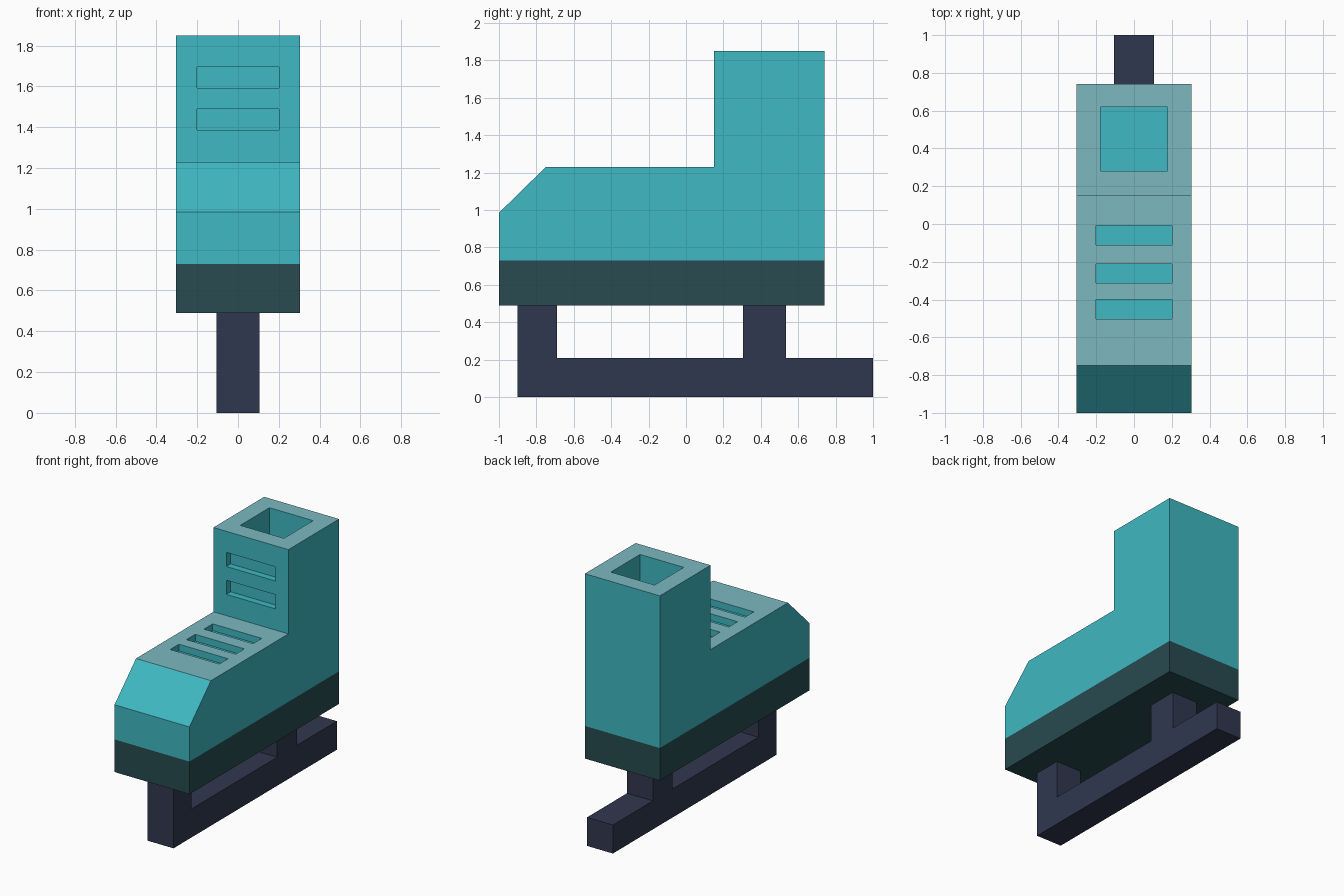
import bpy, bmesh

cube = bpy.data.objects.get("Cube")
if cube:
    bpy.data.objects.remove(cube, do_unlink=True)


def material(name, rgb):
    mat = bpy.data.materials.new(name)
    mat.use_nodes = True
    colour = (*rgb, 1)
    mat.diffuse_color = colour
    mat.node_tree.nodes["Principled BSDF"].inputs["Base Color"].default_value = colour
    return mat


teal = material("teal", (0.05, 0.48, 0.54))
pale_teal = material("pale_teal", (0.20, 0.48, 0.53))
dark_teal = material("dark_teal", (0.021, 0.07, 0.08))
navy = material("navy", (0.03, 0.039, 0.078))


def extrude_profile(name, points, half_width, *mats):
    """Extrude a (y, z) outline symmetrically across x."""
    bm = bmesh.new()
    face = bm.faces.new([bm.verts.new((-half_width, y, z)) for y, z in points])
    moved = bmesh.ops.extrude_face_region(bm, geom=[face])["geom"]
    verts = [g for g in moved if isinstance(g, bmesh.types.BMVert)]
    bmesh.ops.translate(bm, verts=verts, vec=(2 * half_width, 0, 0))
    bmesh.ops.recalc_face_normals(bm, faces=bm.faces)
    mesh = bpy.data.meshes.new(name)
    bm.to_mesh(mesh)
    bm.free()
    for mat in mats:
        mesh.materials.append(mat)
    obj = bpy.data.objects.new(name, mesh)
    bpy.context.collection.objects.link(obj)
    return obj


def box(name, half_width, y0, y1, z0, z1, *mats):
    return extrude_profile(name, [(y0, z0), (y1, z0), (y1, z1), (y0, z1)], half_width, *mats)


HALF, FRONT, BACK, SHIN = 0.305, -1.0, 0.74, 0.15
SOLE_Z, BODY_Z, FOOT_Z, TOP_Z = 0.49, 0.73, 1.23, 1.85
DEPTH = 0.05

# Boot upper with sloped toe
boot = extrude_profile("boot_upper", [
    (FRONT, BODY_Z), (BACK, BODY_Z), (BACK, TOP_Z), (SHIN, TOP_Z),
    (SHIN, FOOT_Z), (-0.75, FOOT_Z), (FRONT, 0.985)], HALF, teal, pale_teal)

# Recesses: ankle opening, instep slots, shin slots
cutters = [box("opening_cutter", 0.178, 0.28, 0.62, TOP_Z - 0.35, TOP_Z + 0.1, teal)]
for y in (-0.06, -0.262, -0.452):
    cutters.append(box("instep_slot_cutter", 0.2, y - 0.051, y + 0.051,
                       FOOT_Z - DEPTH, FOOT_Z + 0.05, teal))
for z in (1.438, 1.643):
    cutters.append(box("shin_slot_cutter", 0.2, SHIN - 0.05, SHIN + DEPTH,
                       z - 0.052, z + 0.052, teal))
for cutter in cutters:
    cutter.hide_render = True
    mod = boot.modifiers.new("recess", "BOOLEAN")
    mod.operation, mod.solver, mod.object = "DIFFERENCE", "EXACT", cutter
bpy.context.view_layer.update()
graph = bpy.context.evaluated_depsgraph_get()
boot_mesh = bpy.data.meshes.new_from_object(boot.evaluated_get(graph))
boot.modifiers.clear()
boot.data = boot_mesh
for cutter in cutters:
    bpy.data.objects.remove(cutter, do_unlink=True)

# Pale colour on the outer upward faces only
for poly in boot_mesh.polygons:
    outer = min(abs(poly.center.z - FOOT_Z), abs(poly.center.z - TOP_Z)) < 0.01
    poly.material_index = 1 if outer and poly.normal.z > 0.9 else 0

# Sole slab
box("sole", HALF, FRONT, BACK, SOLE_Z, BODY_Z, dark_teal)

# Blade with two posts and a rear tail
BLADE_Z = 0.21
extrude_profile("blade", [
    (-0.9, 0), (1.0, 0), (1.0, BLADE_Z), (0.535, BLADE_Z), (0.535, SOLE_Z),
    (0.305, SOLE_Z), (0.305, BLADE_Z), (-0.69, BLADE_Z), (-0.69, SOLE_Z),
    (-0.9, SOLE_Z)], 0.105, navy)
